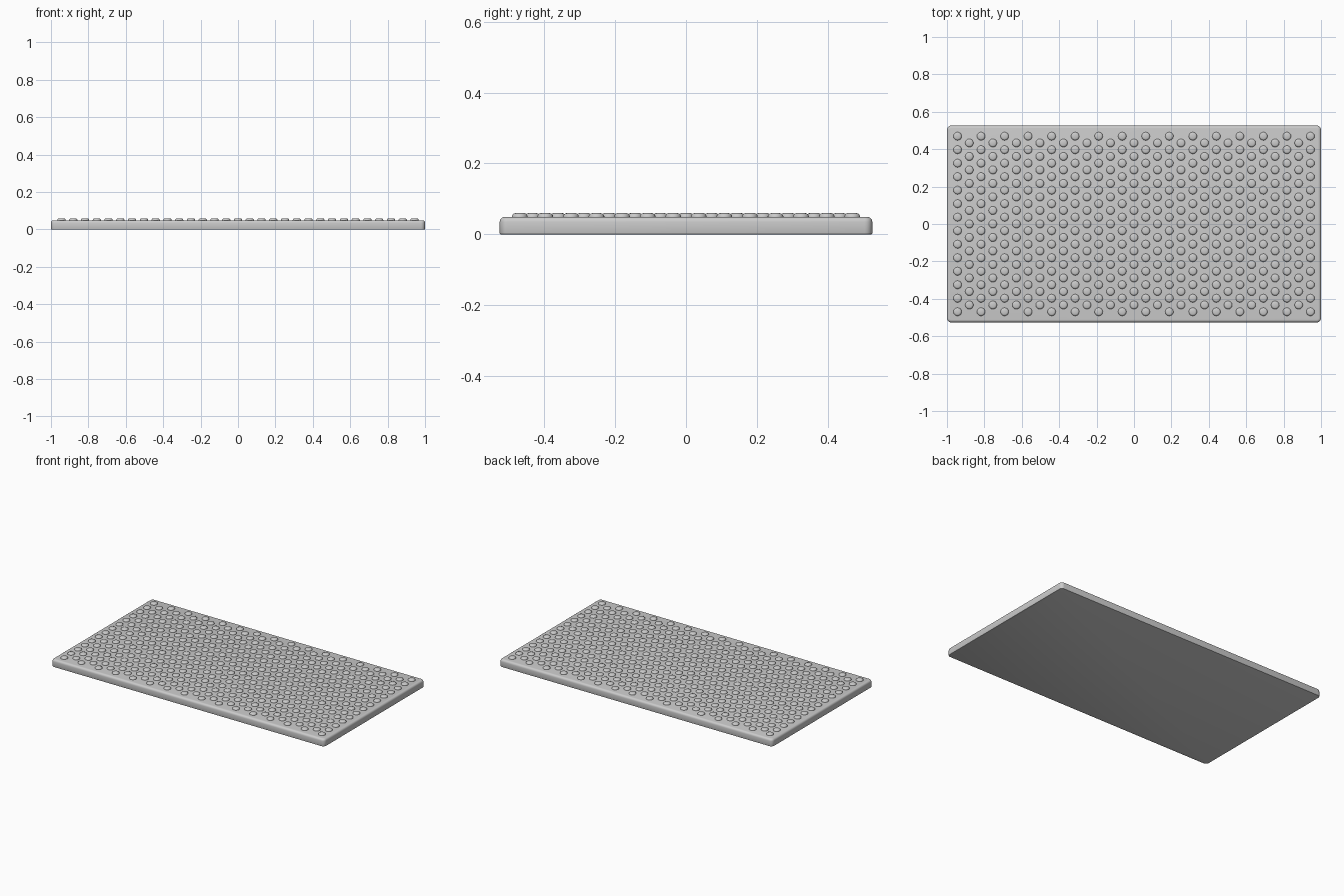
import bpy, bmesh, math

if "Cube" in bpy.data.objects:
    bpy.data.objects.remove(bpy.data.objects["Cube"])

W, D, H = 1.0, 0.526, 0.049      # half width, half depth, plate height
R = 0.022                        # stud radius


def finish(name, bm):
    bmesh.ops.recalc_face_normals(bm, faces=bm.faces)
    me = bpy.data.meshes.new(name)
    bm.to_mesh(me)
    bm.free()
    ob = bpy.data.objects.new(name, me)
    bpy.context.collection.objects.link(ob)
    bpy.ops.object.select_all(action='DESELECT')
    ob.select_set(True)
    bpy.context.view_layer.objects.active = ob
    bpy.ops.object.shade_smooth_by_angle(angle=math.radians(35))
    return ob


def bevel(bm, test, width, segments):
    edges = [e for e in bm.edges if test(e)]
    bmesh.ops.bevel(bm, geom=edges, offset=width, segments=segments,
                    profile=0.5, affect='EDGES', clamp_overlap=True)


def on_level(z):
    return lambda e: all(abs(v.co.z - z) < 1e-5 for v in e.verts)


# Plate with rounded corners, soft top rim and a fine bottom edge
bm = bmesh.new()
bmesh.ops.create_cube(bm, size=1)
for v in bm.verts:
    v.co = (v.co.x * 2 * W, v.co.y * 2 * D, (v.co.z + 0.5) * H)
bevel(bm, lambda e: abs(e.verts[0].co.z - e.verts[1].co.z) > 0.01, 0.022, 5)
bevel(bm, on_level(H), 0.014, 4)
bevel(bm, on_level(0), 0.003, 2)
finish("mat_plate", bm)

# Studs in staggered columns, each a flat-topped dome
profile = [(R, H - 0.003), (R, H + 0.002), (R * 0.93, H + 0.006),
           (R * 0.78, H + 0.009), (R * 0.58, H + 0.0105)]
SEG = 20
bm = bmesh.new()


def add_stud(x, y):
    rings = [[bm.verts.new((x + r * math.cos(2 * math.pi * i / SEG),
                            y + r * math.sin(2 * math.pi * i / SEG), z))
              for i in range(SEG)] for r, z in profile]
    for a, b in zip(rings, rings[1:]):
        for i in range(SEG):
            j = (i + 1) % SEG
            bm.faces.new((a[i], a[j], b[j], b[i]))
    bm.faces.new(rings[-1])
    bm.faces.new(rings[0][::-1])


COLS, STEP_X, STEP_Y = 31, 0.0629, 0.0722
for c in range(COLS):
    rows = 14 if c % 2 == 0 else 13
    for r in range(rows):
        add_stud((c - (COLS - 1) / 2) * STEP_X, (r - (rows - 1) / 2) * STEP_Y)
finish("grip_studs", bm)
